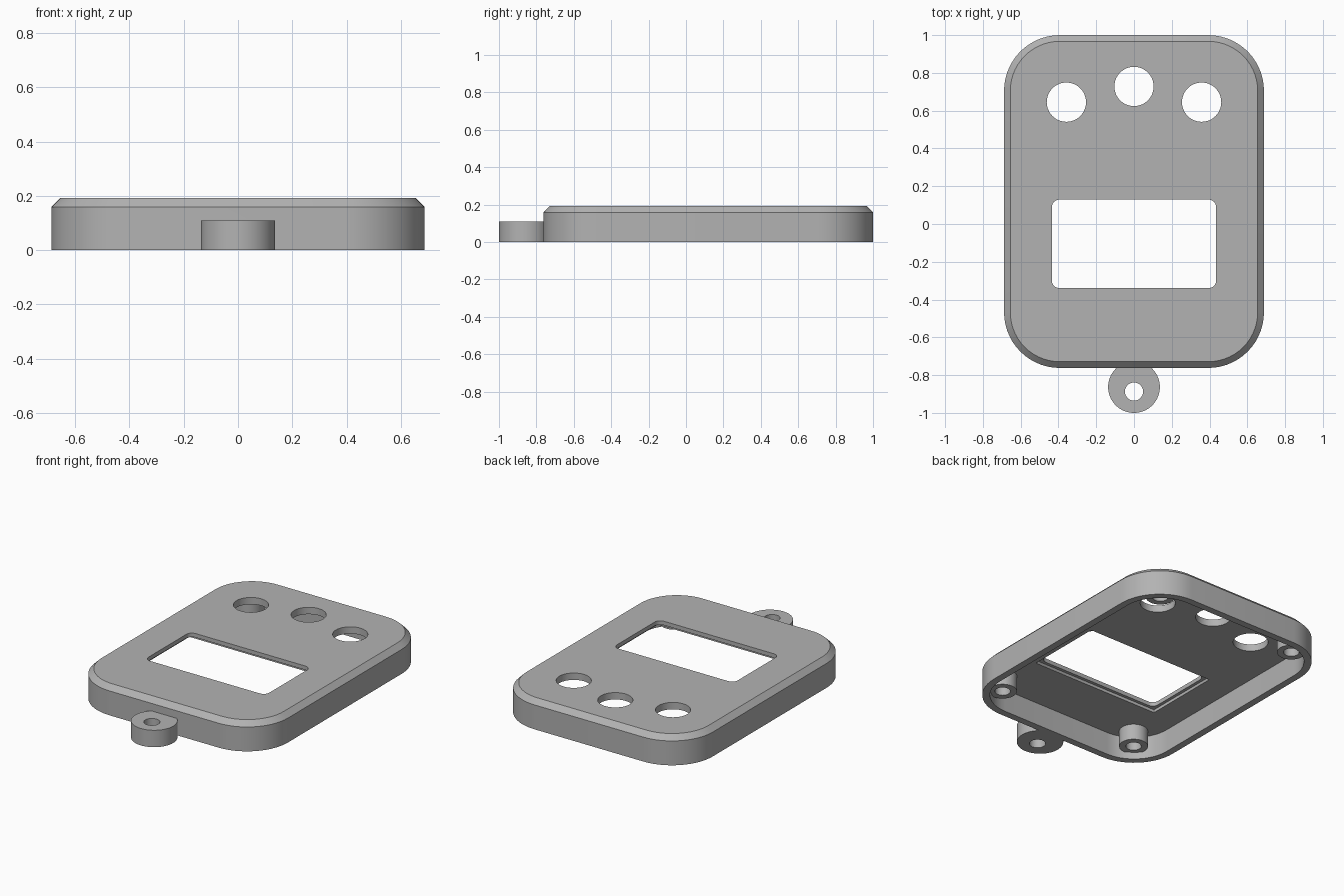
import bpy, bmesh, math

if "Cube" in bpy.data.objects:
    bpy.data.objects.remove(bpy.data.objects["Cube"])

grey = bpy.data.materials.new("plain_grey")
grey.use_nodes = True
COLOUR = (0.45, 0.45, 0.45, 1)
grey.diffuse_color = COLOUR
grey.node_tree.nodes["Principled BSDF"].inputs["Base Color"].default_value = COLOUR


def rounded_rect(cx, cy, hx, hy, r, steps=14):
    """Corner-rounded outline, counter-clockwise."""
    points = []
    for k, (sx, sy) in enumerate([(1, 1), (-1, 1), (-1, -1), (1, -1)]):
        for i in range(steps + 1):
            a = math.pi / 2 * (k + i / steps)
            points.append((cx + sx * (hx - r) + r * math.cos(a),
                           cy + sy * (hy - r) + r * math.sin(a)))
    return points


def circle(cx, cy, r, n=48):
    return [(cx + r * math.cos(2 * math.pi * i / n),
             cy + r * math.sin(2 * math.pi * i / n)) for i in range(n)]


def loft(name, layers):
    """Closed solid through outlines given as (z, points)."""
    bm = bmesh.new()
    rings = [[bm.verts.new((x, y, z)) for x, y in pts] for z, pts in layers]
    n = len(rings[0])
    for low, high in zip(rings, rings[1:]):
        for i in range(n):
            j = (i + 1) % n
            bm.faces.new((low[i], low[j], high[j], high[i]))
    bm.faces.new(rings[0][::-1])
    bm.faces.new(rings[-1])
    mesh = bpy.data.meshes.new(name)
    bm.to_mesh(mesh)
    bm.free()
    mesh.materials.append(grey)
    obj = bpy.data.objects.new(name, mesh)
    bpy.context.collection.objects.link(obj)
    return obj


def prism(name, points, z0, z1):
    return loft(name, [(z0, points), (z1, points)])


def combine(target, tool, operation):
    """Apply a boolean and discard the tool."""
    tool.hide_render = True
    mod = target.modifiers.new("bool", 'BOOLEAN')
    mod.operation, mod.object, mod.solver = operation, tool, 'EXACT'
    bpy.ops.object.select_all(action='DESELECT')
    bpy.context.view_layer.objects.active = target
    target.select_set(True)
    bpy.ops.object.modifier_apply(modifier=mod.name)
    bpy.data.objects.remove(tool)


CY, HX, HY, R = 0.119, 0.688, 0.881, 0.295
TOP, CEILING, WALL, CHAMFER = 0.192, 0.147, 0.045, 0.033

# Chamfered outer shell, hollow from below
outer = rounded_rect(0, CY, HX, HY, R)
shell = loft("cover_shell", [
    (0, outer), (TOP - CHAMFER, outer),
    (TOP, rounded_rect(0, CY, HX - CHAMFER, HY - CHAMFER, R - CHAMFER))])

# Front lug
combine(shell, prism("lug", circle(0, -0.863, 0.137, 64), 0, 0.11), 'UNION')
inner = rounded_rect(0, CY, HX - WALL, HY - WALL, R - WALL)
combine(shell, prism("cavity", inner, -0.1, CEILING), 'DIFFERENCE')
combine(shell, prism("lug_hole", circle(0, -0.887, 0.048), -0.1, 0.3), 'DIFFERENCE')

# Corner screw posts with blind holes
for sx in (-1, 1):
    for y in (CY - 0.725, CY + 0.725):
        combine(shell, prism("post", circle(sx * 0.505, y, 0.085), 0.045, CEILING + 0.01), 'UNION')
        combine(shell, prism("post_hole", circle(sx * 0.505, y, 0.046), -0.1, 0.135), 'DIFFERENCE')

# Three button holes
for x, y in ((-0.358, 0.645), (0, 0.728), (0.358, 0.645)):
    combine(shell, prism("button_hole", circle(x, y, 0.104), 0.1, 0.3), 'DIFFERENCE')

# Screen window and the shallow seat behind it
combine(shell, prism("window", rounded_rect(0, -0.105, 0.435, 0.234, 0.04, 8), 0.1, 0.3), 'DIFFERENCE')
combine(shell, prism("window_seat", rounded_rect(0, -0.105, 0.455, 0.254, 0.005, 2), 0.1, 0.166), 'DIFFERENCE')

bpy.ops.object.shade_smooth_by_angle(angle=math.radians(25))
